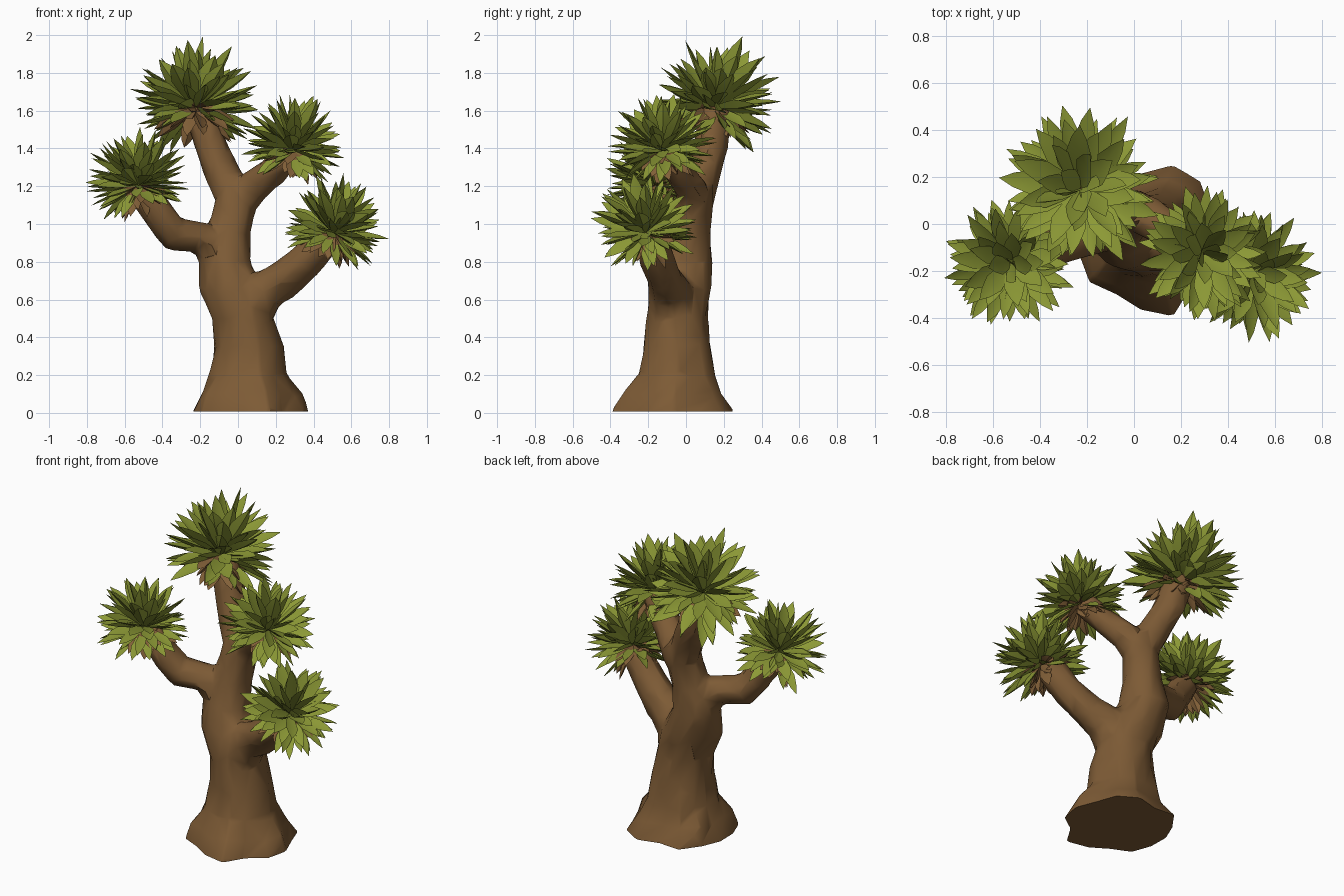
import bpy, bmesh, math, random
from mathutils import Vector

if "Cube" in bpy.data.objects:
    bpy.data.objects.remove(bpy.data.objects["Cube"])

random.seed(7)


def material(name, rgb):
    m = bpy.data.materials.new(name)
    m.diffuse_color = (*rgb, 1)
    m.use_nodes = True
    m.node_tree.nodes["Principled BSDF"].inputs["Base Color"].default_value = m.diffuse_color
    return m


BARK = material("bark_brown", (0.205, 0.104, 0.036))
GREEN = material("leaf_green", (0.262, 0.318, 0.036))
DRY = material("dry_leaf_brown", (0.225, 0.118, 0.040))


def new_object(name, bm, mats):
    me = bpy.data.meshes.new(name)
    bmesh.ops.recalc_face_normals(bm, faces=bm.faces)
    bm.to_mesh(me)
    bm.free()
    for m in mats:
        me.materials.append(m)
    ob = bpy.data.objects.new(name, me)
    bpy.context.collection.objects.link(ob)
    return ob


def tube(bm, path, sides=10, level=False, lobes=None, knobbly=0.0):
    """Closed knobbly tube along (x, y, z, radius) points."""
    pts = [Vector(p[:3]) for p in path]
    rings = []
    for i, p in enumerate(path):
        d = (pts[min(i + 1, len(pts) - 1)] - pts[max(i - 1, 0)]).normalized()
        if level:
            d = Vector((0, 0, 1))
        u = Vector((0, 1, 0)).cross(d).normalized()
        v = d.cross(u)
        ring = []
        for k in range(sides):
            a = 2 * math.pi * k / sides
            r = p[3] * random.uniform(0.98 - knobbly, 1.09 + knobbly)
            if lobes:
                r *= 1 + lobes[i] * math.cos(5 * a + 0.6)
            ring.append(bm.verts.new(pts[i] + r * (u * math.cos(a) + v * math.sin(a))))
        rings.append(ring)
    for a, b in zip(rings, rings[1:]):
        for k in range(sides):
            j = (k + 1) % sides
            bm.faces.new((a[k], a[j], b[j], b[k]))
    bm.faces.new(rings[0][::-1])
    bm.faces.new(rings[-1])


# Trunk with flared foot, and four branches
bm = bmesh.new()
tube(bm, [(0.06, -0.065, -0.12, 0.31), (0.06, -0.065, 0.01, 0.30),
          (0.06, -0.06, 0.10, 0.255), (0.05, -0.05, 0.2, 0.195),
          (0.055, -0.045, 0.35, 0.170), (0.03, -0.045, 0.5, 0.160),
          (-0.03, -0.035, 0.65, 0.162), (-0.07, 0.0, 0.8, 0.135),
          (-0.05, 0.015, 0.95, 0.115), (-0.015, 0.04, 1.1, 0.103),
          (-0.01, 0.055, 1.2, 0.088)], sides=15, level=True,
     lobes=[0.07, 0.08, 0.08, 0.04, 0.02, 0, 0, 0, 0, 0, 0], knobbly=0.03)
branches = [
    [(-0.02, 0.05, 1.12, 0.09), (-0.09, 0.09, 1.28, 0.09),
     (-0.145, 0.135, 1.42, 0.084), (-0.2, 0.165, 1.6, 0.085)],
    [(0.0, 0.055, 1.1, 0.09), (0.08, 0.02, 1.195, 0.084),
     (0.18, -0.04, 1.28, 0.076), (0.28, -0.1, 1.39, 0.072)],
    [(-0.07, 0.0, 0.82, 0.11), (-0.2, -0.04, 0.93, 0.088),
     (-0.34, -0.09, 0.95, 0.088), (-0.40, -0.12, 1.03, 0.085),
     (-0.5, -0.15, 1.17, 0.077)],
    [(0.05, -0.06, 0.5, 0.13), (0.14, -0.08, 0.65, 0.11),
     (0.24, -0.11, 0.70, 0.095), (0.36, -0.145, 0.80, 0.092),
     (0.47, -0.18, 0.93, 0.082)],
]
for b in branches:
    tube(bm, b, sides=8, knobbly=0.04)
rough = new_object("rough_trunk", bm, [BARK])

# Fuse the tubes, soften the joints, reduce to a faceted bark surface
mod = rough.modifiers.new("fuse", 'REMESH')
mod.mode = 'VOXEL'
mod.voxel_size = 0.02
mod = rough.modifiers.new("soften", 'SMOOTH')
mod.factor = 0.5
mod.iterations = 1
mod = rough.modifiers.new("reduce", 'DECIMATE')
mod.ratio = 0.06
dg = bpy.context.evaluated_depsgraph_get()
fused = bpy.data.meshes.new_from_object(rough.evaluated_get(dg))
bm = bmesh.new()
bm.from_mesh(fused)
bpy.data.objects.remove(rough)
bpy.data.meshes.remove(fused)

# Flat underside
bmesh.ops.bisect_plane(bm, geom=bm.verts[:] + bm.edges[:] + bm.faces[:],
                       plane_co=(0, 0, 0.008), plane_no=(0, 0, -1), clear_outer=True)
bmesh.ops.holes_fill(bm, edges=[e for e in bm.edges if e.is_boundary], sides=0)
for f in bm.faces:
    f.material_index = 0
parts = [new_object("trunk", bm, [BARK])]


def leaf(bm, base, d, up, length, width, bend, tip_mat, base_mat):
    """Pointed, creased blade with a thin diamond section."""
    side = d.cross(up).normalized()
    up = side.cross(d)
    rings = []
    for t, w in ((0, 0.35), (0.3, 0.75), (0.58, 1.0), (0.82, 0.6)):
        c = base + d * length * t + up * bend * t * t * length
        h = width * w / 2
        rings.append([bm.verts.new(q) for q in (
            c + side * h + up * h * 0.3, c + up * 0.003,
            c - side * h + up * h * 0.3, c - up * h * 0.25)])
    tip = bm.verts.new(base + d * length + up * bend * length)
    bm.faces.new(rings[0]).material_index = base_mat
    for i, (a, b) in enumerate(zip(rings, rings[1:])):
        for k in range(4):
            j = (k + 1) % 4
            f = bm.faces.new((a[k], a[j], b[j], b[k]))
            f.material_index = base_mat if i == 0 else tip_mat
    for k in range(4):
        f = bm.faces.new((rings[-1][k], rings[-1][(k + 1) % 4], tip))
        f.material_index = tip_mat


def rosette(name, centre, axis, size, count=88, dry=26):
    """Ball of green blades around an axis with a skirt of dry ones below."""
    c, ax = Vector(centre), Vector(axis).normalized()
    u = ax.orthogonal().normalized()
    v = ax.cross(u)
    bm = bmesh.new()
    for i in range(count + dry):
        is_dry = i >= count
        if is_dry:
            polar = math.radians(random.uniform(105, 150))
            length, width = size * random.uniform(0.45, 0.72), size * 0.22
        else:
            s = (i + 0.5) / count
            polar = math.acos(0.99 - 1.58 * s) + random.uniform(-0.08, 0.08)
            length = size * (1.06 - 0.18 * s) * random.uniform(0.82, 1.05)
            width = size * random.uniform(0.24, 0.32) * (1 - 0.25 * s)
        az = i * 2.39996 + random.uniform(-0.2, 0.2)
        out = u * math.cos(az) + v * math.sin(az)
        d = ax * math.cos(polar) + out * math.sin(polar)
        up = ax * math.sin(polar) - out * math.cos(polar)
        # each blade is twisted a little about its own length
        roll = random.uniform(-0.6, 0.6)
        up = up * math.cos(roll) + d.cross(up) * math.sin(roll)
        low = int(is_dry or polar > 1.6)
        leaf(bm, c + d * size * 0.06, d, up, length * 0.95, width,
             random.uniform(-0.06, 0.1), int(is_dry), low)
    parts.append(new_object(name, bm, [GREEN, DRY]))


# Leaf heads at the branch ends
rosette("top_leaf_head", (-0.225, 0.15, 1.615), (-0.04, 0.26, 0.95), 0.365)
rosette("upper_right_leaf_head", (0.295, -0.125, 1.39), (0.2, -0.15, 0.95), 0.3)
rosette("left_leaf_head", (-0.525, -0.165, 1.205), (-0.15, -0.1, 0.95), 0.295)
rosette("lower_right_leaf_head", (0.505, -0.21, 0.955), (0.35, -0.2, 0.9), 0.3)

# Soft shading with kept creases
for ob in parts:
    bpy.ops.object.select_all(action='DESELECT')
    ob.select_set(True)
    bpy.context.view_layer.objects.active = ob
    bpy.ops.object.shade_smooth_by_angle(angle=math.radians(40))
